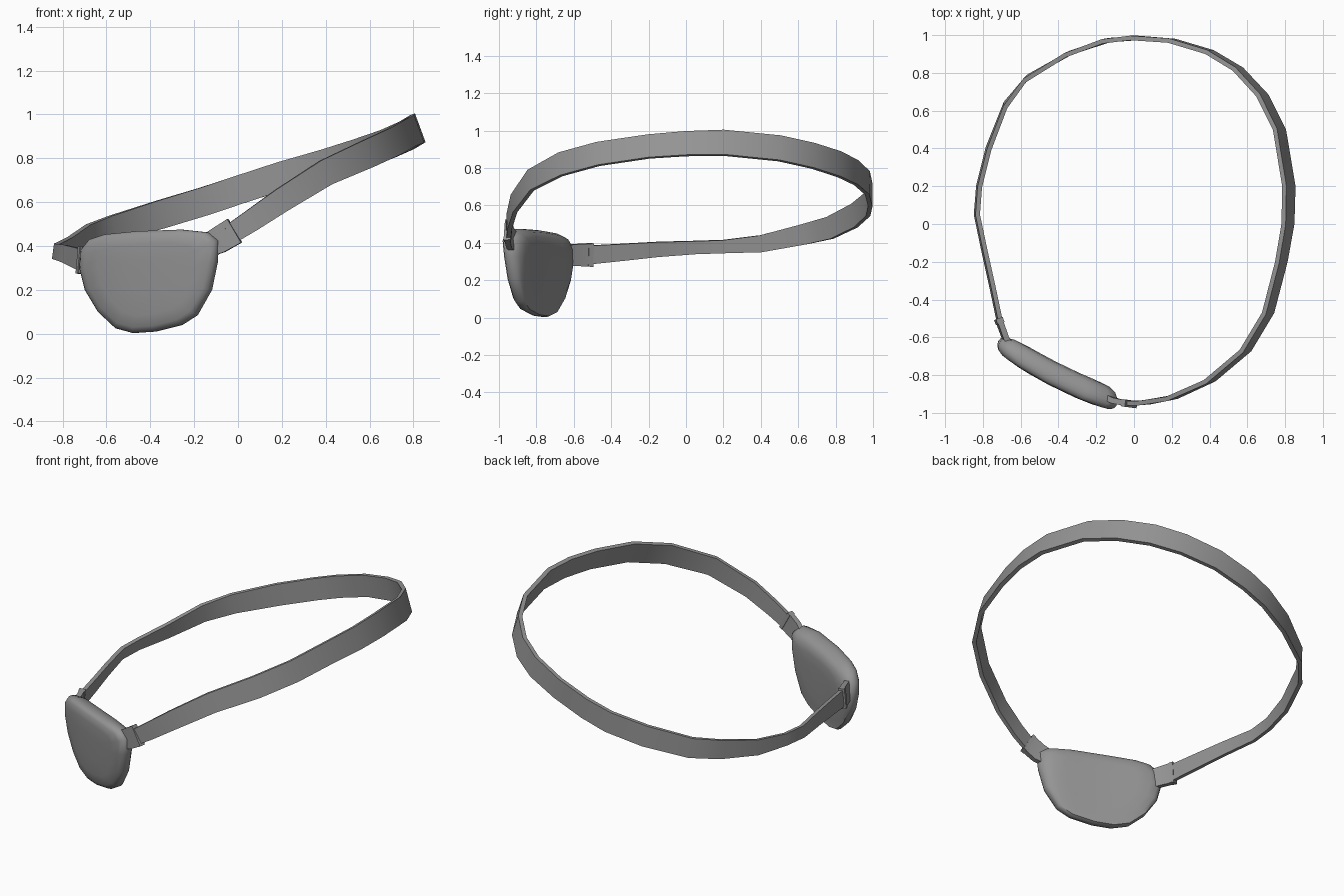
import bpy, bmesh
from mathutils import Vector

if "Cube" in bpy.data.objects:
    bpy.data.objects.remove(bpy.data.objects["Cube"], do_unlink=True)

grey = bpy.data.materials.new("mid_grey")
grey.use_nodes = True
COLOUR = (0.3, 0.3, 0.3, 1)
grey.diffuse_color = COLOUR
grey.node_tree.nodes["Principled BSDF"].inputs["Base Color"].default_value = COLOUR


def finish(name, bm, angle):
    bmesh.ops.recalc_face_normals(bm, faces=bm.faces)
    mesh = bpy.data.meshes.new(name)
    bm.to_mesh(mesh)
    bm.free()
    mesh.materials.append(grey)
    obj = bpy.data.objects.new(name, mesh)
    bpy.context.collection.objects.link(obj)
    bpy.ops.object.select_all(action="DESELECT")
    obj.select_set(True)
    bpy.context.view_layer.objects.active = obj
    bpy.ops.object.shade_smooth_by_angle(angle=angle)
    return obj


def ribbon(name, stations, thickness):
    """Flat band through (x, y, z, width) stations, leaning with the band's tilt."""
    bm = bmesh.new()
    points = [Vector(s[:3]) for s in stations]
    rings = []
    for i, p in enumerate(points):
        tangent = (points[min(i + 1, len(points) - 1)] - points[max(i - 1, 0)]).normalized()
        up = Vector((-0.12 - 0.3 * p.x, 0, 1))
        up = (up - tangent * up.dot(tangent)).normalized()
        out = tangent.cross(up).normalized() * thickness / 2
        up *= stations[i][3] / 2
        corners = (p + up + out, p + up - out, p - up - out, p - up + out)
        rings.append([bm.verts.new(c) for c in corners])
    for a, b in zip(rings, rings[1:]):
        for k in range(4):
            n = (k + 1) % 4
            bm.faces.new((a[k], a[n], b[n], b[k]))
    bm.faces.new(rings[0])
    bm.faces.new(rings[-1])
    return finish(name, bm, 0.7)


# Head strap, running from the inner corner around to the outer corner
ribbon("head_strap", [
    (-0.04, -0.95, 0.45, 0.09), (0.06, -0.945, 0.515, 0.10), (0.2, -0.92, 0.61, 0.11),
    (0.4, -0.83, 0.735, 0.12), (0.59, -0.67, 0.82, 0.13), (0.71, -0.47, 0.875, 0.13),
    (0.78, -0.2, 0.915, 0.13), (0.815, 0, 0.93, 0.135), (0.82, 0.2, 0.935, 0.14),
    (0.77, 0.5, 0.905, 0.14), (0.68, 0.68, 0.865, 0.14), (0.55, 0.82, 0.82, 0.14),
    (0.4, 0.91, 0.775, 0.135), (0.2, 0.97, 0.72, 0.13), (0, 0.985, 0.655, 0.13),
    (-0.15, 0.97, 0.605, 0.13), (-0.35, 0.9, 0.545, 0.13), (-0.57, 0.77, 0.48, 0.12),
    (-0.68, 0.63, 0.445, 0.11), (-0.77, 0.4, 0.395, 0.09), (-0.82, 0.2, 0.38, 0.07),
    (-0.832, 0.05, 0.375, 0.07), (-0.79, -0.15, 0.365, 0.08), (-0.75, -0.33, 0.35, 0.09),
    (-0.71, -0.52, 0.335, 0.10)], 0.024)

# Tabs joining strap and pad, each with a raised keeper band
inner = [(-0.15, -0.915, 0.395, 0.10), (-0.09, -0.94, 0.425, 0.12), (-0.015, -0.953, 0.47, 0.125)]
outer = [(-0.655, -0.64, 0.335, 0.10), (-0.68, -0.605, 0.335, 0.115), (-0.718, -0.5, 0.335, 0.125)]
for side, tab in (("inner", inner), ("outer", outer)):
    ribbon(side + "_tab", tab, 0.03)
    a, b = Vector(tab[1]), Vector(tab[2])
    ribbon(side + "_keeper", [tuple(a.lerp(b, 0.75)), tuple(b)], 0.038)

# Padded eye cover: seam outline in x and z
OUTLINE = [(-0.71, 0.38), (-0.67, 0.43), (-0.6, 0.453), (-0.45, 0.468), (-0.25, 0.475),
           (-0.13, 0.462), (-0.085, 0.425), (-0.088, 0.33), (-0.115, 0.2), (-0.18, 0.085),
           (-0.25, 0.04), (-0.37, 0.01), (-0.47, 0.003), (-0.55, 0.025), (-0.63, 0.1),
           (-0.69, 0.2), (-0.715, 0.3)]
CENTRE = (-0.4, 0.27)
FORWARD = Vector((-0.3, -0.95, 0)).normalized()


def seam(x, z):
    bow = 0.03 * (1 - ((x + 0.4) / 0.32) ** 2)
    return Vector((x, -0.78 - 0.5 * (x + 0.4) - bow + 0.04 * (1 - z / 0.47), z))


def cover_ring(bm, scale, depth, top_bias):
    ring = []
    for x, z in OUTLINE:
        px = CENTRE[0] + (x - CENTRE[0]) * scale
        pz = CENTRE[1] + (z - CENTRE[1]) * scale
        weight = 1 - top_bias * (1 - pz / 0.47)
        ring.append(bm.verts.new(seam(px, pz) + FORWARD * depth * weight))
    return ring


bm = bmesh.new()
# (scale, forward depth, fade towards the bottom) from back panel to front shell
SECTIONS = [(0.3, -0.075, 0.9), (0.6, -0.072, 0.9), (0.8, -0.062, 0.9), (0.92, -0.04, 0.9),
            (0.98, -0.01, 0.5), (1, 0.01, 0), (1, 0.03, 0), (0.97, 0.048, 0),
            (0.9, 0.06, 0), (0.7, 0.066, 0), (0.35, 0.068, 0)]
rings = [cover_ring(bm, *s) for s in SECTIONS]
for a, b in zip(rings, rings[1:]):
    for k in range(len(a)):
        n = (k + 1) % len(a)
        bm.faces.new((a[k], a[n], b[n], b[k]))
for ring in (rings[0], rings[-1]):
    bm.faces.new(ring)
finish("eye_cover", bm, 0.9)
